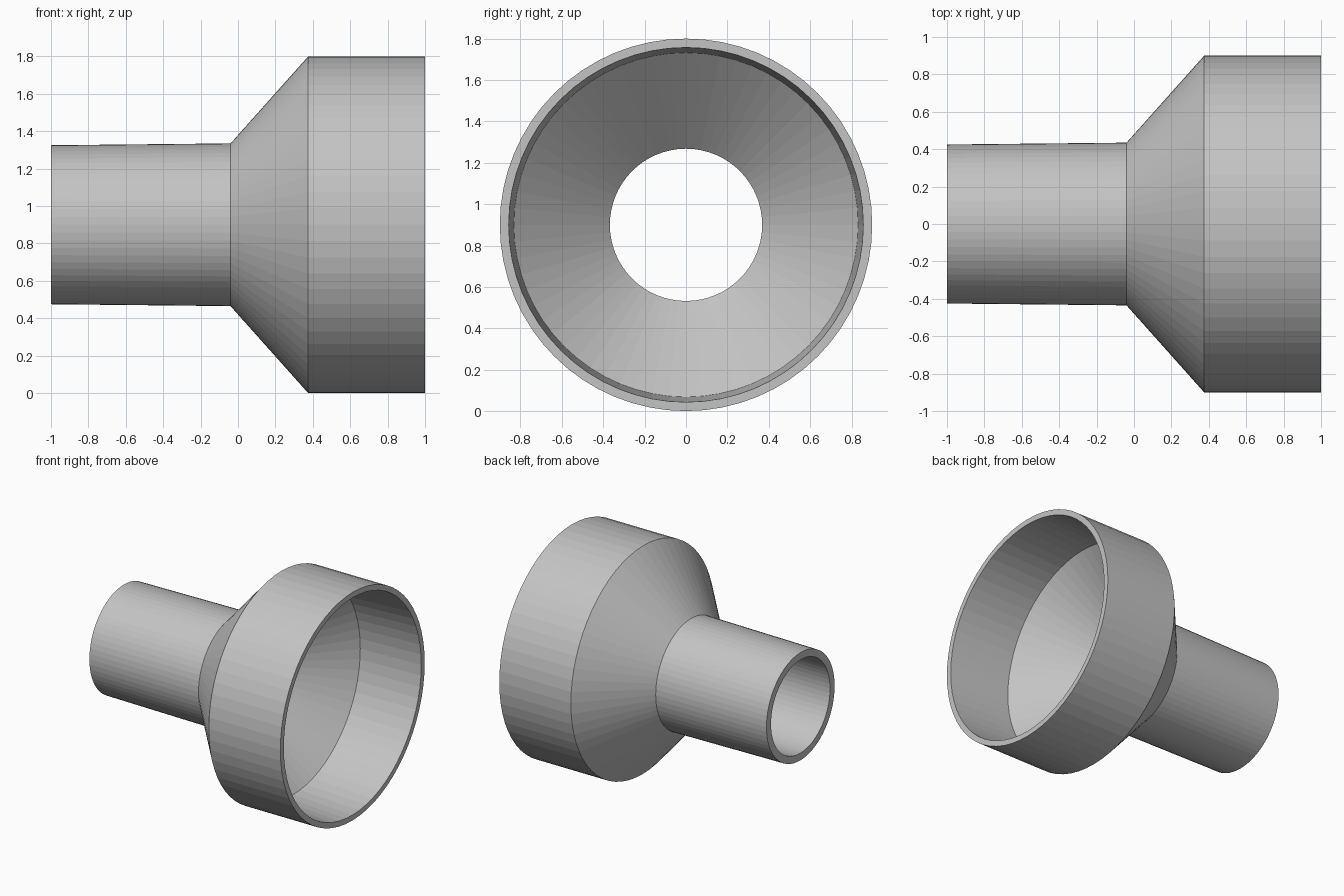
import bpy
import bmesh
from math import tau
from mathutils import Matrix, Vector

cube = bpy.data.objects.get("Cube")
if cube:
    bpy.data.objects.remove(cube, do_unlink=True)

SEGMENTS = 64
AXIS_HEIGHT = 0.9

# Plain grey plastic
grey = bpy.data.materials.new("plain grey")
grey.use_nodes = True
colour = (0.55, 0.55, 0.55, 1)
grey.diffuse_color = colour
grey.node_tree.nodes["Principled BSDF"].inputs["Base Color"].default_value = colour

# Closed wall section as (position along x, radius)
outer_wall = [(-1, 0.425), (-0.04, 0.435), (0.375, 0.9), (1, 0.9)]
inner_wall = [(1, 0.857), (0.485, 0.832), (0.07, 0.368), (-1, 0.368)]
section = outer_wall + inner_wall

# Revolve the section around the x axis
bm = bmesh.new()
rings = []
for i in range(SEGMENTS):
    turn = Matrix.Rotation(tau * i / SEGMENTS, 3, 'X')
    rings.append([bm.verts.new(turn @ Vector((x, 0, r))) for x, r in section])
for i, ring in enumerate(rings):
    following = rings[(i + 1) % SEGMENTS]
    for j in range(len(section)):
        k = (j + 1) % len(section)
        bm.faces.new((ring[j], ring[k], following[k], following[j]))
bmesh.ops.recalc_face_normals(bm, faces=bm.faces)

mesh = bpy.data.meshes.new("pipe_reducer")
bm.to_mesh(mesh)
bm.free()
mesh.materials.append(grey)

reducer = bpy.data.objects.new("pipe_reducer", mesh)
reducer.location.z = AXIS_HEIGHT
bpy.context.collection.objects.link(reducer)
